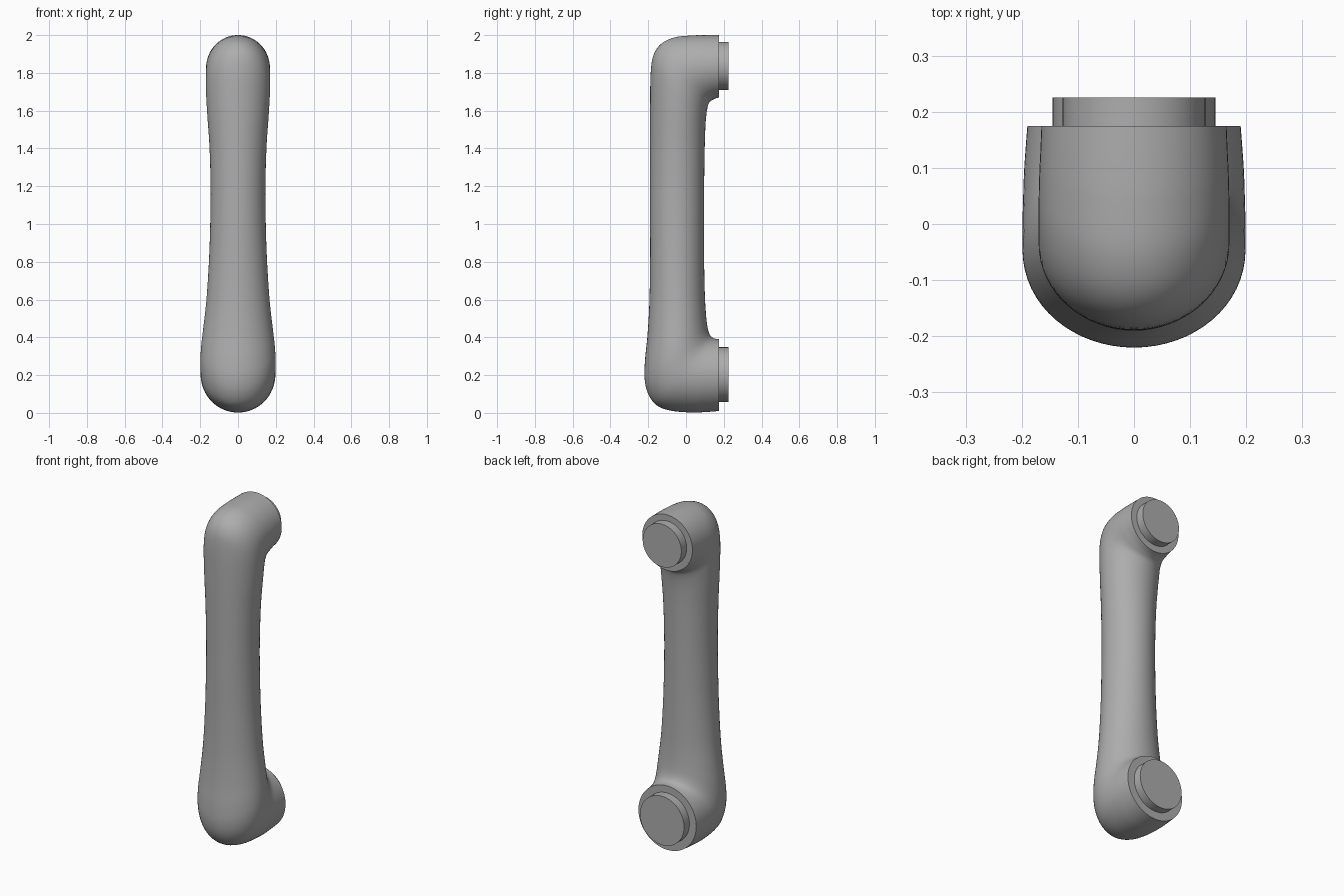
import bpy, bmesh, math
from mathutils import Vector

cube = bpy.data.objects.get("Cube")
if cube:
    bpy.data.objects.remove(cube)

grey = bpy.data.materials.new("satin grey")
grey.use_nodes = True
colour = (0.42, 0.42, 0.42, 1)
grey.diffuse_color = colour
grey.node_tree.nodes["Principled BSDF"].inputs["Base Color"].default_value = colour

SIDES = 64
STEPS = 5

# Ring keys: inner y, inner z, outer y, outer z, half width
upper = [
    (.175, 1.67, .175, 2.0, .165),
    (.155, 1.664, .10, 2.0, .167),
    (.137, 1.655, .03, 1.998, .169),
    (.125, 1.645, -.06, 1.988, .17),
    (.118, 1.632, -.13, 1.955, .17),
    (.113, 1.612, -.172, 1.895, .17),
    (.108, 1.58, -.187, 1.80, .169),
    (.103, 1.52, -.19, 1.62, .162),
    (.099, 1.40, -.19, 1.42, .151),
    (.096, 1.20, -.19, 1.20, .145),
]
lower = [
    (.095, 1.00, -.19, 1.00, .147),
    (.096, .80, -.19, .80, .154),
    (.100, .62, -.194, .58, .167),
    (.106, .52, -.204, .41, .182),
    (.112, .465, -.217, .28, .193),
    (.118, .435, -.219, .18, .198),
    (.126, .415, -.200, .10, .199),
    (.134, .404, -.155, .04, .199),
    (.143, .397, -.08, .012, .198),
    (.153, .393, .03, .002, .196),
    (.164, .391, .11, .005, .193),
    (.175, .39, .175, .01, .19),
]


def finish(name, bm):
    bmesh.ops.recalc_face_normals(bm, faces=bm.faces[:])
    mesh = bpy.data.meshes.new(name)
    bm.to_mesh(mesh)
    bm.free()
    mesh.materials.append(grey)
    obj = bpy.data.objects.new(name, mesh)
    bpy.context.collection.objects.link(obj)
    bpy.ops.object.select_all(action='DESELECT')
    obj.select_set(True)
    bpy.context.view_layer.objects.active = obj
    bpy.ops.object.shade_smooth_by_angle(angle=math.radians(40))
    return obj


def smooth_path(keys):
    # Catmull-Rom interpolation through the ring keys
    pts = [Vector(k) for k in keys]
    out = []
    for i in range(len(pts) - 1):
        a, b, c, d = pts[max(i - 1, 0)], pts[i], pts[i + 1], pts[min(i + 2, len(pts) - 1)]
        for s in range(STEPS):
            t = s / STEPS
            out.append(b + (c - a) * (t / 2) + (a * 2 - b * 5 + c * 4 - d) * (t * t / 2)
                       + (b * 3 - a - c * 3 + d) * (t ** 3 / 2))
    return out + [pts[-1]]


# Tube with two elbows, swept through elliptical rings
bm = bmesh.new()
rings = []
for iy, iz, oy, oz, half in smooth_path(upper + lower):
    centre = Vector((0, (iy + oy) / 2, (iz + oz) / 2))
    radial = Vector((0, oy, oz)) - centre
    ring = []
    for n in range(SIDES):
        angle = math.tau * n / SIDES
        ring.append(bm.verts.new(centre + radial * math.cos(angle)
                                 + Vector((half * math.sin(angle), 0, 0))))
    rings.append(ring)
for r, q in zip(rings, rings[1:]):
    for n in range(SIDES):
        m = (n + 1) % SIDES
        bm.faces.new((r[n], r[m], q[m], q[n]))
bm.faces.new(rings[0])
bm.faces.new(rings[-1])
finish("arm_link_body", bm)


# Flat mounting spigots on the back of both joints
def spigot(name, z, radius):
    bm = bmesh.new()
    bmesh.ops.create_cone(bm, cap_ends=True, segments=SIDES, radius1=radius,
                          radius2=radius, depth=.06)
    obj = finish(name, bm)
    obj.rotation_euler.x = math.pi / 2
    obj.location = (0, .195, z)


spigot("upper_spigot", 1.837, .127)
spigot("lower_spigot", .203, .145)
